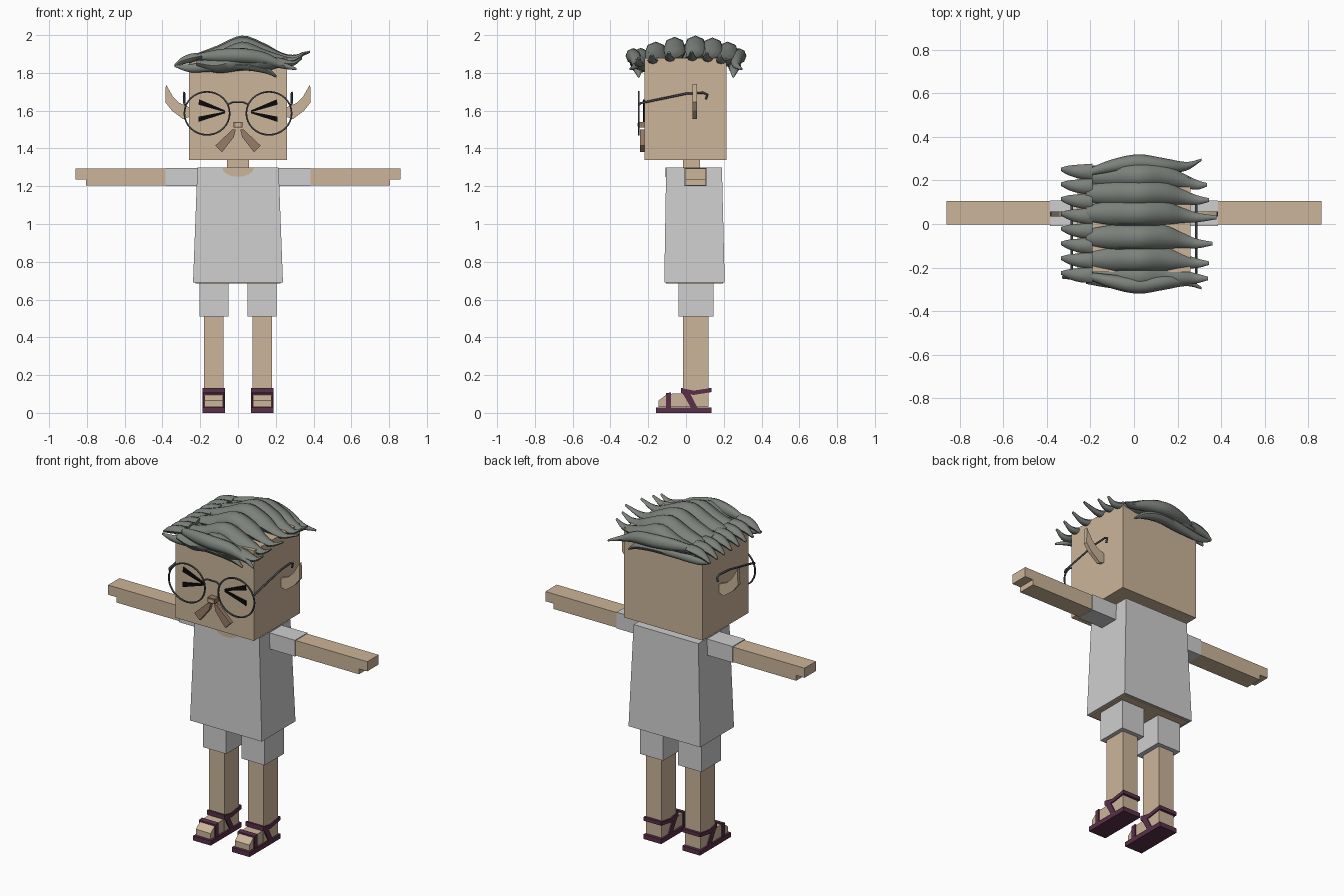
import bpy, bmesh, math
from mathutils import Vector

cube = bpy.data.objects.get("Cube")
if cube:
    bpy.data.objects.remove(cube, do_unlink=True)


def material(name, r, g, b):
    m = bpy.data.materials.new(name)
    m.use_nodes = True
    m.diffuse_color = (r, g, b, 1)
    bsdf = next(n for n in m.node_tree.nodes if n.type == 'BSDF_PRINCIPLED')
    bsdf.inputs["Base Color"].default_value = (r, g, b, 1)
    return m


SKIN = material("skin", 0.60, 0.46, 0.32)
CLOTH = material("pale_cloth", 0.62, 0.62, 0.62)
HAIR = material("grey_hair", 0.20, 0.22, 0.20)
SANDAL = material("plum_leather", 0.10, 0.03, 0.065)
WIRE = material("dark_wire", 0.06, 0.065, 0.07)
BLACK = material("black", 0.003, 0.003, 0.003)
TACHE = material("brown_moustache", 0.31, 0.20, 0.14)


def finish(name, bm, mat, smooth=False):
    bmesh.ops.recalc_face_normals(bm, faces=bm.faces)
    me = bpy.data.meshes.new(name)
    bm.to_mesh(me)
    bm.free()
    me.materials.append(mat)
    ob = bpy.data.objects.new(name, me)
    bpy.context.collection.objects.link(ob)
    if smooth:
        bpy.ops.object.select_all(action='DESELECT')
        ob.select_set(True)
        bpy.context.view_layer.objects.active = ob
        bpy.ops.object.shade_smooth_by_angle(angle=math.radians(50))
    return ob


def loft(name, rings, mat, smooth=False):
    """Skin a list of equal-length point rings and cap both ends."""
    bm = bmesh.new()
    rows = [[bm.verts.new(p) for p in ring] for ring in rings]
    n = len(rows[0])
    for a, b in zip(rows, rows[1:]):
        for i in range(n):
            j = (i + 1) % n
            bm.faces.new((a[i], a[j], b[j], b[i]))
    bm.faces.new(rows[0])
    bm.faces.new(rows[-1])
    return finish(name, bm, mat, smooth)


def rect(x0, x1, y0, y1, z):
    return [(x0, y0, z), (x1, y0, z), (x1, y1, z), (x0, y1, z)]


def box(name, x, y, z, mat):
    return loft(name, [rect(*x, *y, z[0]), rect(*x, *y, z[1])], mat)


def prism_y(name, pts, y0, y1, mat):
    return loft(name, [[(x, y, z) for x, z in pts] for y in (y0, y1)], mat)


def prism_x(name, pts, x0, x1, mat):
    return loft(name, [[(x, y, z) for y, z in pts] for x in (x0, x1)], mat)


def wire(name, pts, mat, radius=0.005, cyclic=False):
    cu = bpy.data.curves.new(name, 'CURVE')
    cu.dimensions = '3D'
    cu.bevel_depth = radius
    cu.bevel_resolution = 1
    cu.use_fill_caps = True
    sp = cu.splines.new('POLY')
    sp.points.add(len(pts) - 1)
    for p, co in zip(sp.points, pts):
        p.co = (*co, 1)
    sp.use_cyclic_u = cyclic
    cu.materials.append(mat)
    ob = bpy.data.objects.new(name, cu)
    bpy.context.collection.objects.link(ob)
    bpy.ops.object.select_all(action='DESELECT')
    ob.select_set(True)
    bpy.context.view_layer.objects.active = ob
    bpy.ops.object.convert(target='MESH')


def strand(name, stations, steps=4, sides=8):
    """Smooth lock of hair along x; a station is (x, y, z, half width, half height)."""
    pts = [Vector(s) for s in stations]
    pts = [2 * pts[0] - pts[1]] + pts + [2 * pts[-1] - pts[-2]]
    path = []
    for a, b, c, d in zip(pts, pts[1:], pts[2:], pts[3:]):
        for k in range(steps):
            t = k / steps
            path.append(0.5 * (2 * b + (c - a) * t + (2 * a - 5 * b + 4 * c - d) * t * t
                               + (3 * b - a - 3 * c + d) * t ** 3))
    path.append(pts[-2])
    rings = []
    for x, y, z, w, h in path:
        w, h = max(w, 0.003), max(h, 0.003)
        ring = [i * math.tau / sides for i in range(sides)]
        rings.append([(x, y + w * math.cos(a), z + h * math.sin(a)) for a in ring])
    return loft(name, rings, HAIR, True)


# Head, neck and collar opening
box("head", (-0.26, 0.26), (-0.22, 0.215), (1.34, 1.88), SKIN)
box("neck", (-0.057, 0.057), (-0.015, 0.075), (1.27, 1.35), SKIN)
arc = [math.pi * (1 + i / 12) for i in range(13)]
prism_y("neckline", [(0.083 * math.cos(a), 1.298 + 0.048 * math.sin(a)) for a in arc],
        -0.108, -0.10, SKIN)

# Shirt flares to the hem, with the body showing underneath
loft("shirt", [rect(-0.238, 0.238, -0.115, 0.205, 0.69),
               rect(-0.215, 0.215, -0.105, 0.19, 1.30)], CLOTH)
box("waist_underside", (-0.225, 0.225), (-0.105, 0.195), (0.685, 0.70), SKIN)

for s, side in ((1, "left"), (-1, "right")):
    def mx(pts):
        return [(s * p[0], *p[1:]) for p in pts]

    def bx(name, x, y, z, mat):
        box(side + name, (s * x[0], s * x[1]), y, z, mat)

    # Arm with a stepped hand
    bx("_sleeve", (0.2, 0.385), (-0.01, 0.108), (1.20, 1.297), CLOTH)
    bx("_arm", (0.38, 0.805), (-0.003, 0.105), (1.203, 1.293), SKIN)
    bx("_fingers", (0.80, 0.86), (-0.003, 0.105), (1.235, 1.293), SKIN)

    # Leg, shorts and foot
    bx("_shorts_leg", (0.05, 0.205), (-0.04, 0.145), (0.51, 0.70), CLOTH)
    bx("_leg", (0.077, 0.18), (-0.017, 0.12), (0.03, 0.52), SKIN)
    foot = [(-0.145, 0.03), (-0.145, 0.065), (-0.10, 0.10), (0.0, 0.105), (0.0, 0.03)]
    prism_x(side + "_foot", foot, s * 0.08, s * 0.178, SKIN)

    # Sandal
    bx("_sole", (0.07, 0.187), (-0.158, 0.135), (0, 0.028), SANDAL)
    toe = [(-0.107, 0.02), (-0.107, 0.104), (-0.08, 0.108), (-0.08, 0.02)]
    prism_x(side + "_toe_strap", toe, s * 0.073, s * 0.184, SANDAL)
    ankle = [(-0.027, 0.105), (0.04, 0.095), (0.135, 0.11),
             (0.135, 0.132), (0.04, 0.118), (-0.027, 0.132)]
    diagonal = [(-0.027, 0.12), (0.03, 0.02), (0.065, 0.02), (0.015, 0.115)]
    for part, x in (("inner", 0.07), ("outer", 0.18)):
        prism_x(f"{side}_{part}_ankle_strap", ankle, s * x, s * (x + 0.007), SANDAL)
        prism_x(f"{side}_{part}_diagonal_strap", diagonal, s * x, s * (x + 0.007), SANDAL)
    bx("_front_ankle_strap", (0.07, 0.187), (-0.027, -0.017), (0.105, 0.132), SANDAL)
    bx("_heel_strap", (0.07, 0.187), (0.12, 0.135), (0.11, 0.132), SANDAL)

    # Pointed ear
    ear = [(0.25, 1.57), (0.25, 1.615), (0.31, 1.64), (0.345, 1.675), (0.382, 1.74),
           (0.385, 1.645), (0.35, 1.60), (0.29, 1.555)]
    prism_y(side + "_ear", mx(ear), 0.035, 0.058, SKIN)

    # Squeezed-shut eye: two tapered strokes
    upper = [(0.07, 1.592), (0.21, 1.632), (0.205, 1.66), (0.07, 1.602)]
    lower = [(0.07, 1.595), (0.21, 1.568), (0.21, 1.54), (0.07, 1.586)]
    prism_y(side + "_eye_upper", mx(upper), -0.227, -0.22, BLACK)
    prism_y(side + "_eye_lower", mx(lower), -0.227, -0.22, BLACK)

    # Moustache half
    half = [(0.012, 1.50), (0.03, 1.50), (0.12, 1.415), (0.085, 1.38), (0.022, 1.46)]
    prism_y(side + "_moustache", mx(half), -0.243, -0.22, TACHE)

    # Spectacle rim and temple arm
    turn = [i * math.tau / 32 for i in range(32)]
    wire(side + "_rim", [(s * 0.164 + 0.12 * math.cos(a), -0.25, 1.586 + 0.114 * math.sin(a))
                         for a in turn], WIRE, cyclic=True)
    wire(side + "_temple_arm", mx([(0.28, -0.25, 1.63), (0.285, -0.24, 1.64),
                                   (0.285, 0.0, 1.69), (0.285, 0.09, 1.695),
                                   (0.285, 0.113, 1.685), (0.285, 0.105, 1.66)]), WIRE, 0.006)

wire("bridge", [(-0.055, -0.25, 1.632), (-0.03, -0.25, 1.644), (0.03, -0.25, 1.644),
                (0.055, -0.25, 1.632)], WIRE)
box("nose", (-0.023, 0.023), (-0.255, -0.22), (1.51, 1.54), TACHE)
box("nose_tip", (-0.014, 0.014), (-0.258, -0.25), (1.516, 1.534), SKIN)

# Long swept locks from the parting: (root y, tip x, tip y)
locks = [(-0.24, 0.34, -0.25), (-0.16, 0.345, -0.18), (-0.06, 0.36, -0.09),
         (0.05, 0.38, 0.03), (0.14, 0.345, 0.11), (0.22, 0.335, 0.18)]
for i, (y, tip, ty) in enumerate(locks):
    drop = 0.9 * (y - 0.03) ** 2
    mid = (y + ty) / 2
    strand(f"long_lock_{i + 1}", [
        (-0.22, y, 1.885 - drop / 2, 0.035, 0.018), (-0.11, y, 1.905 - drop, 0.054, 0.04),
        (0.02, y, 1.938 - drop, 0.06, 0.06), (0.14, y, 1.915 - drop, 0.054, 0.042),
        (0.22, mid, 1.888 - drop / 2, 0.035, 0.025), (0.29, ty, 1.882 - drop / 2, 0.022, 0.014),
        (tip, ty, 1.912 - drop / 2, 0.008, 0.006)])

# Short curled locks on the other side of the parting
for i in range(8):
    y = -0.235 + 0.068 * i
    strand(f"short_lock_{i + 1}", [
        (-0.19, y, 1.89, 0.036, 0.015), (-0.25, y, 1.878, 0.032, 0.024),
        (-0.30, y + 0.005, 1.862, 0.022, 0.018), (-0.335, y + 0.01, 1.84, 0.008, 0.008)])

# Bowed fringe locks over the front and back edges of the head
for s, place in ((-1, "front"), (1, "back")):
    strand(place + "_upper_fringe", [
        (-0.22, s * 0.235, 1.885, 0.015, 0.015), (-0.1, s * 0.265, 1.89, 0.032, 0.035),
        (0.02, s * 0.282, 1.89, 0.038, 0.04), (0.14, s * 0.268, 1.875, 0.034, 0.035),
        (0.24, s * 0.265, 1.84, 0.02, 0.018), (0.31, s * 0.295, 1.82, 0.005, 0.006)])
    strand(place + "_lower_fringe", [
        (-0.33, s * 0.245, 1.835, 0.006, 0.006), (-0.25, s * 0.245, 1.825, 0.015, 0.022),
        (-0.1, s * 0.25, 1.835, 0.028, 0.026), (0.03, s * 0.26, 1.84, 0.032, 0.026),
        (0.14, s * 0.255, 1.82, 0.025, 0.022), (0.205, s * 0.25, 1.78, 0.006, 0.006)])
